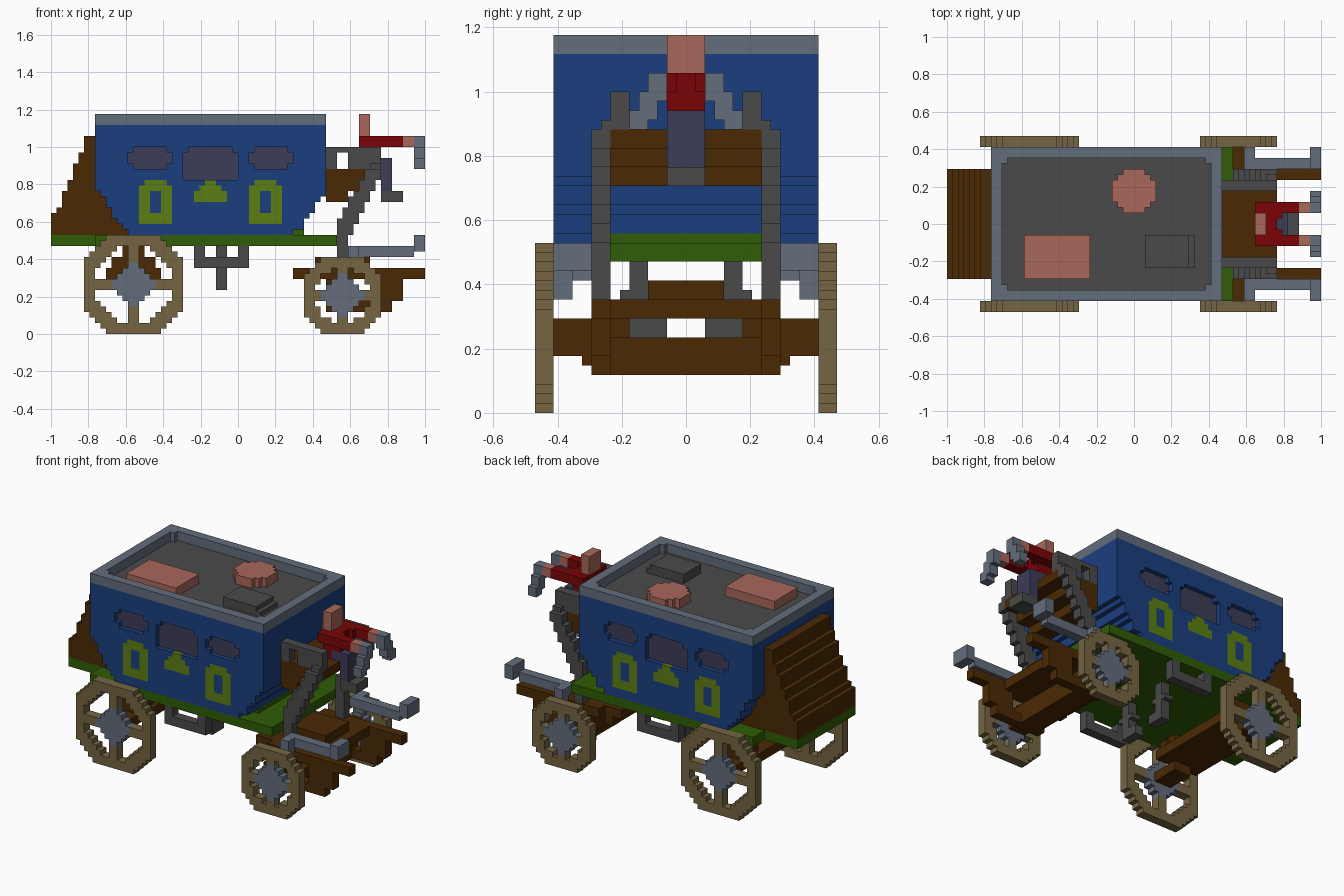
import bpy, bmesh, math
from mathutils import Vector

if "Cube" in bpy.data.objects:
    bpy.data.objects.remove(bpy.data.objects["Cube"], do_unlink=True)

V = 2 / 68  # size of one block

COLOURS = {  # sRGB values
    "blue": (27, 62, 127), "slate": (99, 109, 123), "gray": (74, 74, 74),
    "salmon": (168, 103, 90), "tan": (117, 101, 66), "brown": (74, 41, 4),
    "red": (122, 4, 6), "dark_green": (47, 93, 6), "lime": (91, 126, 18),
    "purple": (60, 60, 88)}
NAMES = list(COLOURS)


def linear(c):
    c /= 255
    return c / 12.92 if c <= 0.04045 else ((c + 0.055) / 1.055) ** 2.4


MATS = []
for name, rgb in COLOURS.items():
    m = bpy.data.materials.new(name)
    col = (*[linear(c) for c in rgb], 1)
    m.diffuse_color = col
    m.use_nodes = True
    bsdf = m.node_tree.nodes["Principled BSDF"]
    bsdf.inputs["Base Color"].default_value = col
    bsdf.inputs["Roughness"].default_value = 0.9
    MATS.append(m)


def fill(cells, colour, x0, x1, y0, y1, z0, z1, mirror=False):
    """Fill a box of blocks; colour None carves. mirror repeats it across y = 0."""
    for x in range(x0, x1):
        for y in range(y0, y1):
            for z in range(z0, z1):
                for yy in ((y, -1 - y) if mirror else (y,)):
                    if colour is None:
                        cells.pop((x, yy, z), None)
                    else:
                        cells[x, yy, z] = colour


def build(name, cells):
    """Turn blocks into a mesh of outer faces only, with flat areas merged."""
    bm = bmesh.new()
    verts = {}
    for (x, y, z), colour in cells.items():
        for axis in range(3):
            for side in (0, 1):
                n = [x, y, z]
                n[axis] += 2 * side - 1
                if tuple(n) in cells:
                    continue
                ring = []
                for a, b in ((0, 0), (1, 0), (1, 1), (0, 1)):
                    p = [x, y, z]
                    p[axis] += side
                    p[(axis + 1) % 3] += a
                    p[(axis + 2) % 3] += b
                    p = tuple(p)
                    if p not in verts:
                        verts[p] = bm.verts.new(Vector(p) * V)
                    ring.append(verts[p])
                f = bm.faces.new(ring if side else ring[::-1])
                f.material_index = NAMES.index(colour)
    bmesh.ops.dissolve_limit(bm, angle_limit=0.01, verts=bm.verts, edges=bm.edges,
                             delimit={'MATERIAL'})
    me = bpy.data.meshes.new(name)
    bm.to_mesh(me)
    bm.free()
    for m in MATS:
        me.materials.append(m)
    ob = bpy.data.objects.new(name, me)
    bpy.context.collection.objects.link(ob)


def part(name, boxes, mirror=False):
    cells = {}
    for b in boxes:
        fill(cells, *b, mirror=mirror)
    build(name, cells)


# Cabin, tapered at both lower ends
cabin = {}
rear = [-20, -21, -22, -23, -23, -24, -24, -25]
front = [10, 12, 12, 13, 14, 14, 15]
for z in range(18, 38):
    i = z - 18
    fill(cabin, "blue", rear[i] if i < 8 else -26, front[i] if i < 7 else 16, -14, 14, z, z + 1)
# Roof deck and raised rim with filled inner corners
fill(cabin, "gray", -24, 14, -12, 12, 37, 38)
fill(cabin, "slate", -26, 16, -14, 14, 38, 40)
fill(cabin, None, -24, 14, -11, 11, 38, 40)
fill(cabin, None, -23, 13, -12, 12, 38, 40)
# Recessed windows, built as a purple layer with a carved outer layer
for colour, y in (("purple", 12), (None, 13)):
    for cx in (-16, 6):
        fill(cabin, colour, cx - 4, cx + 4, y, y + 1, 31, 33, True)
        fill(cabin, colour, cx - 3, cx + 3, y, y + 1, 30, 34, True)
    fill(cabin, colour, -10, 0, y, y + 1, 28, 33, True)
    fill(cabin, colour, -9, -1, y, y + 1, 33, 34, True)
# Lime frames with blue centres, and the stepped ornament between them
for cx in (-15, 5):
    fill(cabin, "lime", cx - 3, cx + 3, 13, 14, 20, 27, True)
    fill(cabin, "lime", cx - 2, cx + 2, 13, 14, 27, 28, True)
    fill(cabin, "blue", cx - 1, cx + 1, 13, 14, 22, 26, True)
for half, z0, z1 in ((3, 24, 26), (2, 26, 27), (1, 27, 28)):
    fill(cabin, "lime", -5 - half, -5 + half, 13, 14, z0, z1, True)
build("cabin", cabin)

# Luggage on the roof
part("roof_trunk", [("salmon", -20, -8, -10, -2, 38, 40)])
part("roof_case", [("gray", 2, 10, -8, -2, 38, 40), ("gray", 10, 11, -8, -2, 38, 39)])
part("roof_drum", [("salmon", -w, w, 6 - h, 6 + h, 38, 40) for w, h in ((4, 2), (3, 3), (2, 4))])

# Floor, narrower under the boot
part("floor", [("dark_green", -26, 18, -14, 14, 16, 18), ("dark_green", -34, -26, -10, 10, 16, 18),
               ("dark_green", 10, 12, -10, 10, 18, 19)])

# Sloped rear luggage boot, fitted under the cabin taper
boot = {}
for x, top in zip(range(-34, -26), (22, 23, 26, 28, 31, 33, 36, 36)):
    fill(boot, "brown", x, x + 1, -10, 10, 18, top)
fill(boot, "brown", -26, -25, -10, 10, 18, 26)
fill(boot, "brown", -25, -23, -10, 10, 18, 25)
fill(boot, "brown", -23, -20, -10, 10, 18, 21)
for c in [c for c in boot if c in cabin]:
    del boot[c]
build("rear_boot", boot)

# Driver's seat, arm rests and curved struts
part("driver_seat", [("brown", 16, 20, -8, 8, 24, 30), ("brown", 20, 23, -8, 8, 26, 30),
                     ("brown", 23, 26, -8, 8, 28, 30)])
part("arm_rests", [("gray", 16, 26, 6, 8, 30, 34), (None, 18, 20, 6, 8, 30, 33)], True)
part("seat_struts", [("gray", x, x1, 8, 10, z0, z1) for x, x1, z0, z1 in
                     ((18, 20, 12, 18), (18, 21, 18, 21), (19, 22, 20, 23), (20, 23, 22, 25),
                      (21, 24, 24, 26), (22, 25, 26, 28), (23, 26, 28, 30))]
     + [("gray", 24, 26, 7, 9, 29, 31)], True)

# Driver
part("driver_torso", [("red", 22, 24, 0, 2, 30, 36), ("red", 24, 26, 0, 2, 32, 36),
                      ("red", 26, 27, 1, 2, 34, 36), ("red", 22, 26, 0, 4, 34, 36)], True)
part("driver_head", [("salmon", 22, 24, -2, 2, 36, 40)])
part("driver_arms", [("red", 26, 30, 2, 4, 34, 36), ("salmon", 30, 32, 2, 4, 34, 36)], True)
part("driver_legs", [("purple", 24, 28, -2, 2, 30, 32), ("purple", 26, 28, -2, 2, 26, 30),
                     ("gray", 26, 30, -2, 2, 24, 26)])
part("reins", [("slate", 32, 34, 2, 4, 33, 36), ("slate", 32, 34, 3, 5, 31, 34),
               ("slate", 32, 34, 4, 6, 30, 32)], True)

# Pulling shafts with raised, outward tips
part("upper_shafts", [("slate", 20, 32, 10, 12, 14, 16), ("slate", 20, 22, 12, 14, 12, 16),
                      ("slate", 32, 34, 10, 14, 15, 18)], True)
part("lower_shafts", [("brown", 24, 34, 8, 10, 10, 12), ("brown", 24, 30, 8, 10, 6, 10),
                      ("brown", 16, 28, 8, 10, 4, 6)], True)

# Front undercarriage
part("front_turntable", [("brown", 10, 26, -8, 8, 10, 12), ("brown", 14, 24, -10, 10, 10, 12),
                         ("brown", 14, 24, -4, 4, 12, 14),
                         ("brown", 12, 14, 6, 8, 8, 10), ("brown", 12, 14, -8, -6, 8, 10)])
part("front_axle", [("brown", 16, 20, -14, 14, 6, 10), ("brown", 17, 22, -10, 10, 4, 8),
                    ("brown", 17, 20, -11, 11, 5, 8),
                    (None, 16, 20, -6, 6, 8, 10)])

# Rear axle: raised beam, hub stubs and outer supports
part("rear_axle", [("brown", -24, -14, 0, 10, 10, 12), ("brown", -21, -17, 8, 14, 8, 10),
                   ("brown", -23, -15, 8, 10, 12, 14), ("brown", -21, -17, 8, 10, 14, 16)], True)

# Door steps at the floor edge, and hanging posts with inward feet
part("door_steps", [("gray", -8, 2, 12, 14, 12, 14), ("gray", -8, -6, 12, 14, 14, 16),
                    ("gray", 0, 2, 12, 14, 14, 16)], True)
part("floor_posts", [("gray", -4, -2, 4, 6, 8, 16), ("gray", -4, -2, 3, 7, 12, 13),
                     ("gray", -4, -2, 2, 6, 8, 10)], True)


def wheel(name, cx, r, slack, side):
    """Ring, cross spokes and a diamond hub."""
    cells = {}
    y0 = 14 if side > 0 else -16
    for i in range(-r, r):
        for k in range(-r, r):
            u, w = abs(i + 0.5), abs(k + 0.5)
            d = math.hypot(u, w)
            if d > r + slack:
                continue
            if u + w < 4.2:
                colour = "slate"
            elif d > r - 2 or min(u, w) < 1:
                colour = "tan"
            else:
                continue
            fill(cells, colour, cx + i, cx + i + 1, y0, y0 + 2, r + k, r + k + 1)
    build(name, cells)


for label, side in (("left", 1), ("right", -1)):
    wheel("rear_wheel_" + label, -19, 9, 0.75, side)
    wheel("front_wheel_" + label, 19, 7, 0.4, side)
